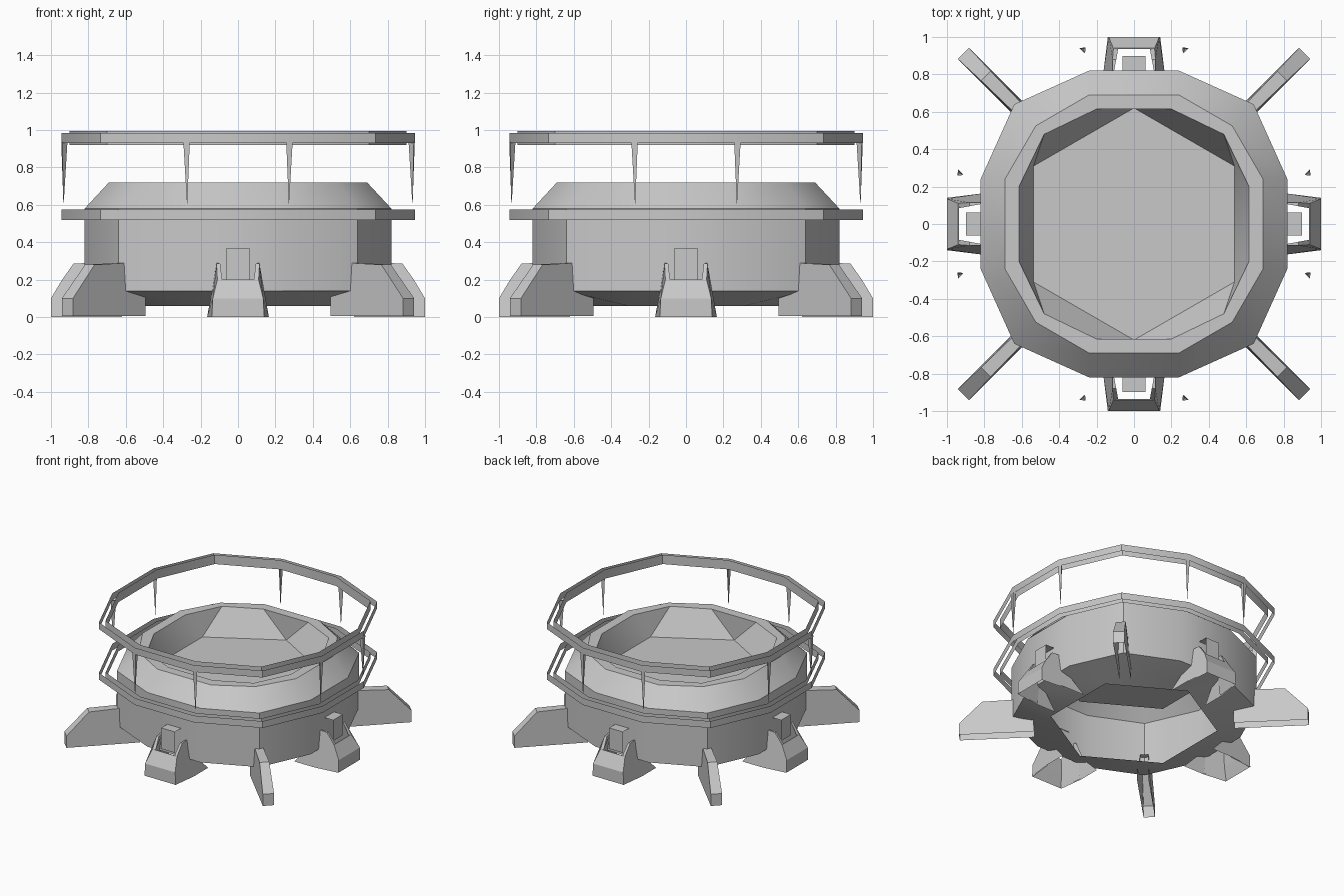
import bpy
import bmesh
from math import sin, cos, radians, pi
from mathutils import Vector, Matrix

cube = bpy.data.objects.get("Cube")
if cube:
    bpy.data.objects.remove(cube, do_unlink=True)

grey = bpy.data.materials.new("plain_grey")
grey.use_nodes = True
COLOUR = (0.58, 0.58, 0.58, 1.0)
grey.diffuse_color = COLOUR
grey.node_tree.nodes["Principled BSDF"].inputs["Base Color"].default_value = COLOUR


def finish(name, bm, turn=0.0, recalc=True, smooth=False):
    """Turn the mesh about z and store it as a named object."""
    bmesh.ops.rotate(bm, verts=bm.verts, matrix=Matrix.Rotation(turn, 3, 'Z'))
    if recalc:
        bmesh.ops.recalc_face_normals(bm, faces=bm.faces)
    mesh = bpy.data.meshes.new(name)
    bm.to_mesh(mesh)
    bm.free()
    mesh.materials.append(grey)
    obj = bpy.data.objects.new(name, mesh)
    bpy.context.collection.objects.link(obj)
    if smooth:
        bpy.ops.object.select_all(action='DESELECT')
        obj.select_set(True)
        bpy.context.view_layer.objects.active = obj
        bpy.ops.object.shade_smooth_by_angle(angle=radians(32))


def dodecagon(bm, far, near, diag, z):
    """Twelve-sided loop with its own diagonal reach."""
    loop = []
    for q in range(4):
        for x, y in ((far, near), (diag, diag), (near, far)):
            p = Matrix.Rotation(q * pi / 2, 3, 'Z') @ Vector((x, y, z))
            loop.append(bm.verts.new(p))
    return loop


def hexagon(bm, radius, z):
    return [bm.verts.new((radius * cos(radians(30 + 60 * j)),
                          radius * sin(radians(30 + 60 * j)), z)) for j in range(6)]


def bridge(bm, low, high, flip=False):
    n = len(low)
    for i in range(n):
        j = (i + 1) % n
        quad = [low[i], low[j], high[j], high[i]]
        bm.faces.new(quad[::-1] if flip else quad)


def bridge_to_hexagon(bm, loop, hexa, flip=False):
    """Join a twelve-sided loop to a six-sided one."""
    for j in range(6):
        k = (j + 1) % 6
        a, b, c = loop[2 * j], loop[2 * j + 1], loop[(2 * j + 2) % 12]
        for face in ([hexa[j], a, b], [hexa[j], b, c, hexa[k]]):
            bm.faces.new(face[::-1] if flip else face)


# Body: open underside, wall, sloped shoulder, flat rim and bowl
bm = bmesh.new()
base = dodecagon(bm, 0.82, 0.24, 0.64, 0.14)
wall = dodecagon(bm, 0.82, 0.24, 0.64, 0.58)
rim = dodecagon(bm, 0.69, 0.24, 0.525, 0.72)
mouth = dodecagon(bm, 0.615, 0.20, 0.48, 0.72)
bridge(bm, base, wall)
bridge(bm, wall, rim)
bridge(bm, rim, mouth)
floor = hexagon(bm, 0.62, 0.52)
bridge_to_hexagon(bm, mouth, floor)
bm.faces.new(floor)
bridge_to_hexagon(bm, base, hexagon(bm, 0.62, 0.06), flip=True)
finish("body", bm, recalc=False, smooth=True)

# Rails: two thin bands each, open above and below
for name, low, high, lip in (("upper_rail", 0.93, 0.985, 0.01),
                             ("lower_rail", 0.52, 0.575, 0.0)):
    bm = bmesh.new()
    bridge(bm, dodecagon(bm, 0.945, 0.265, 0.735, low),
           dodecagon(bm, 0.945, 0.265, 0.735, high))
    bridge(bm, dodecagon(bm, 0.90, 0.25, 0.70, low - lip),
           dodecagon(bm, 0.90, 0.25, 0.70, high + lip), flip=True)
    finish(name, bm, recalc=False, smooth=True)

# Spikes hanging from the upper rail, open at the top
for q in range(4):
    for side in (-1, 1):
        bm = bmesh.new()
        top = [bm.verts.new((x, side * y, 0.935)) for x, y in
               ((0.945, 0.258), (0.94, 0.292), (0.912, 0.262))]
        tip = bm.verts.new((0.933, side * 0.272, 0.59))
        for i in range(3):
            bm.faces.new((top[i], top[(i + 1) % 3], tip))
        finish("rail_spike", bm, q * pi / 2)

# Diagonal fin legs: two side plates under a top strip, hollow below
LEG = [(0.74, 0.042, 0.005), (1.29, 0.042, 0.005), (1.29, 0.042, 0.10),
       (1.12, 0.036, 0.28), (0.86, 0.031, 0.29), (0.86, 0.04, 0.14), (0.74, 0.042, 0.14)]
for q in range(4):
    bm = bmesh.new()
    left, right = [[bm.verts.new((r, s * w, z)) for r, w, z in LEG] for s in (1, -1)]
    bm.faces.new(left)
    bm.faces.new(right)
    for k in (1, 2, 3):
        bm.faces.new((left[k], left[k + 1], right[k + 1], right[k]))
    finish("fin_leg", bm, radians(45 + 90 * q))

# Clamps: tapered hollow feet reaching under the body, each with a hooded block
OUTSIDE = [(0.62, 0.165, 0.0), (0.80, 0.165, 0.0), (1.0, 0.14, 0.0), (1.0, 0.135, 0.10),
           (0.94, 0.11, 0.20), (0.88, 0.115, 0.285), (0.80, 0.115, 0.29), (0.74, 0.14, 0.13)]
INSIDE = [(0.80, 0.155, 0.0), (1.0, 0.135, 0.0), (0.965, 0.115, 0.10),
          (0.935, 0.085, 0.20), (0.88, 0.095, 0.285), (0.80, 0.11, 0.29)]
for q in range(4):
    bm = bmesh.new()
    outer, inner = [[[bm.verts.new((r, s * w, z)) for r, w, z in shape] for s in (-1, 1)]
                    for shape in (OUTSIDE, INSIDE)]
    for o, i in zip(outer, inner):
        bm.faces.new(o)
        bm.faces.new(i)
        for k in (3, 4):
            bm.faces.new((o[k + 1], o[k + 2], i[k + 1], i[k]))
    for pair, start in ((outer, 2), (inner, 1)):
        for k in (start, start + 1):
            bm.faces.new((pair[0][k], pair[1][k], pair[1][k + 1], pair[0][k + 1]))
    bm.faces.new((outer[0][4], outer[1][4], inner[1][3], inner[0][3]))
    finish("clamp_foot", bm, q * pi / 2)

    bm = bmesh.new()
    path = [(0.898, 0.20), (0.898, 0.32), (0.898, 0.37), (0.815, 0.37)]
    near, far = [[bm.verts.new((r, w, z)) for r, z in path] for w in (-0.062, 0.062)]
    for k in range(3):
        bm.faces.new((near[k], far[k], far[k + 1], near[k + 1]))
    finish("clamp_block", bm, q * pi / 2, recalc=False)
